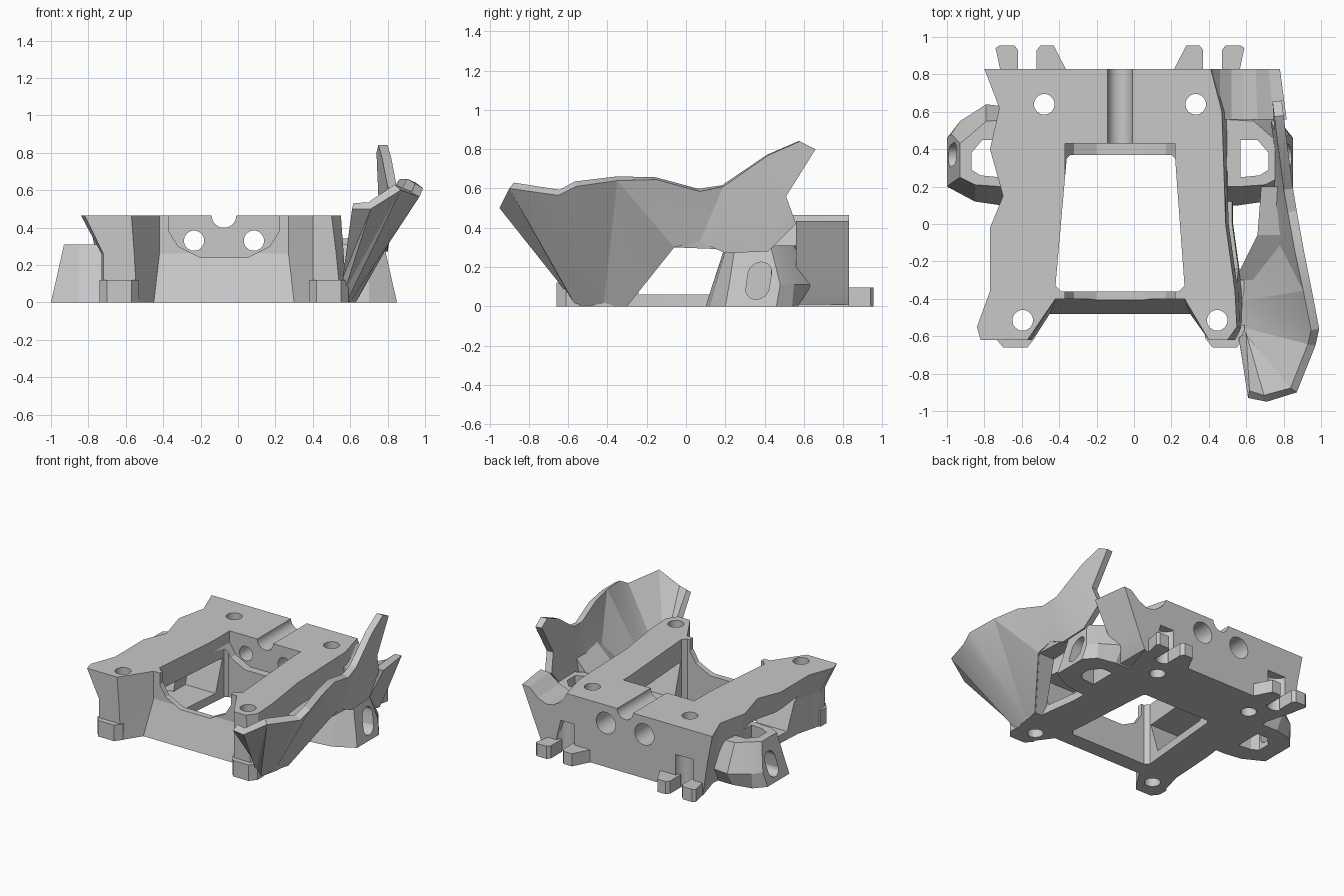
import bpy, bmesh, math
from mathutils import Matrix, Vector

cube = bpy.data.objects.get("Cube")
if cube:
    bpy.data.objects.remove(cube, do_unlink=True)

# Single grey material
grey = bpy.data.materials.new("plain_grey")
grey.use_nodes = True
grey.diffuse_color = (0.58, 0.58, 0.58, 1)
grey.node_tree.nodes["Principled BSDF"].inputs["Base Color"].default_value = (0.58, 0.58, 0.58, 1)

AXIS = -0.075  # mirror line of the frame


def finish(name, bm):
    bmesh.ops.recalc_face_normals(bm, faces=bm.faces)
    mesh = bpy.data.meshes.new(name)
    bm.to_mesh(mesh)
    bm.free()
    mesh.materials.append(grey)
    obj = bpy.data.objects.new(name, mesh)
    bpy.context.collection.objects.link(obj)
    return obj


def loft(name, *rings):
    """Closed solid skinned through rings of equal length."""
    bm = bmesh.new()
    rows = [[bm.verts.new(p) for p in ring] for ring in rings]
    n = len(rows[0])
    for a, b in zip(rows, rows[1:]):
        for i in range(n):
            j = (i + 1) % n
            bm.faces.new((a[i], a[j], b[j], b[i]))
    bm.faces.new(rows[0][::-1])
    bm.faces.new(rows[-1])
    return finish(name, bm)


def at_z(outline, z):
    return [(x, y, z) for x, y in outline]


def at_y(outline, y):
    return [(x, y, z) for x, z in outline]


def flip(outline):
    return [(2 * AXIS - x, y) for x, y in outline]


def prism(name, outline, z0, z1):
    return loft(name, at_z(outline, z0), at_z(outline, z1))


def rod(name, a, b, radius, sides=32):
    """Cylinder between two points."""
    a, b = Vector(a), Vector(b)
    bm = bmesh.new()
    turn = (b - a).to_track_quat('Z', 'Y').to_matrix().to_4x4()
    bmesh.ops.create_cone(bm, cap_ends=True, segments=sides, radius1=radius, radius2=radius,
                          depth=(b - a).length, matrix=Matrix.Translation((a + b) / 2) @ turn)
    return finish(name, bm)


def apply(obj, mod):
    bpy.ops.object.select_all(action='DESELECT')
    bpy.context.view_layer.objects.active = obj
    obj.select_set(True)
    bpy.ops.object.modifier_apply(modifier=mod.name)


def cut(obj, other):
    mod = obj.modifiers.new("cut", 'BOOLEAN')
    mod.operation, mod.solver, mod.object = 'DIFFERENCE', 'EXACT', other
    apply(obj, mod)
    bpy.data.objects.remove(other, do_unlink=True)


# Main frame: flared block with a recessed front
top = [(-.80, .83), (-.72, .62), (-.77, .40), (-.70, .15), (-.77, -.02), (-.77, -.36),
       (-.84, -.55), (-.82, -.62), (-.57, -.62), (-.42, -.40), (.27, -.40), (.40, -.62),
       (.50, -.62), (.55, -.55), (.54, -.36), (.49, 0), (.47, .60), (.41, .83)]
base = [(-.72, .83), (-.66, .62), (-.68, .40), (-.64, .15), (-.66, -.02), (-.68, -.36),
        (-.73, -.55), (-.72, -.62), (-.54, -.62), (-.45, -.48), (.30, -.48), (.40, -.62),
        (.55, -.62), (.58, -.55), (.58, -.36), (.53, 0), (.53, .60), (.60, .83)]
# The legs flare only above the middle; the recess slopes only below it
middle = [((a[0] + b[0]) / 2, (a[1] + b[1]) / 2) for a, b in zip(top, base)]
middle[5:8] = base[5:8]
middle[9:11] = top[9:11]
frame = loft("frame", at_z(base, 0), at_z(middle, .26), at_z(top, .465))

# Central opening, window notch and side openings
opening = [(-.36, .35), (-.34, .37), (.20, .37), (.22, .35), (.27, -.33), (.24, -.36),
           (-.39, -.36), (-.42, -.33)]
cut(frame, prism("cut", opening, -.1, .6))
notch = [(-.37, .6), (-.37, .38), (-.32, .30), (-.2, .24), (.05, .24), (.17, .30), (.22, .38), (.22, .6)]
cut(frame, loft("cut", at_y(notch, -.8), at_y(notch, .43)))
side_low = [(-1, -.24), (1, -.24), (1, .26), (-1, .26)]
side_high = [(-1, -.32), (1, -.32), (1, .33), (-1, .33)]
cut(frame, loft("cut", at_z(side_low, .06), at_z(side_high, .30)))

# Screw holes, rear bores, cable channel and hinge pockets
for x, y in ((-.48, .64), (.33, .64), (-.595, -.515), (.445, -.515)):
    cut(frame, rod("cut", (x, y, -.1), (x, y, .6), .055))
for x in (-.235, .085):
    cut(frame, rod("cut", (x, .2, .33), (x, 1, .33), .054))
    cut(frame, rod("cut", (x, .6, .33), (x, 1, .33), .08))
cut(frame, rod("cut", (AXIS, .3, .465), (AXIS, 1, .465), .066))
for x in (-.57, 2 * AXIS + .57):
    cut(frame, rod("cut", (x, .84, -.1), (x, .84, .25), .075))

# Front feet, rear hinge tabs and side lugs on both sides
foot = [(-.74, -.54), (-.74, -.61), (-.70, -.66), (-.57, -.66), (-.53, -.61), (-.53, -.54)]
outer_tab = [(-.71, .80), (-.74, .94), (-.72, .955), (-.64, .955), (-.62, .93), (-.62, .80)]
inner_tab = [(-.35, .80), (-.43, .955), (-.50, .955), (-.52, .93), (-.52, .80)]
lug_base = [(-.62, .10), (-.71, .10), (-.85, .12), (-1, .20), (-1, .46), (-.93, .54), (-.79, .57), (-.62, .57)]
lug_mid = [(-.62, .135), (-.71, .135), (-.85, .15), (-.975, .22), (-.975, .48), (-.93, .55), (-.79, .64), (-.62, .62)]
lug_top = [(-.62, .20), (-.71, .20), (-.85, .21), (-.93, .25), (-.93, .43), (-.87, .48), (-.79, .55), (-.62, .56)]
lug_hole = [(-.72, .25), (-.82, .26), (-.87, .29), (-.87, .38), (-.81, .45), (-.72, .45)]
for label, place in (("right", list), ("left", flip)):
    s = 1 if label == "left" else -1
    front_foot = prism(label + "_front_foot", place(foot), 0, .12)
    hx, hy = place([(-.595, -.515)])[0]
    cut(front_foot, rod("cut", (hx, hy, -.1), (hx, hy, .6), .055))
    prism(label + "_outer_tab", place(outer_tab), 0, .095)
    prism(label + "_inner_tab", place(inner_tab), 0, .095)
    lug = loft(label + "_lug", at_z(place(lug_base), 0), at_z(place(lug_mid), .11),
               at_z(place(lug_top), .31))
    cut(lug, prism("cut", place(lug_hole), -.1, .5))
    # Slanted oval slot through the outer wall of the lug
    slot = []
    for k in range(24):
        a = math.tau * k / 24
        z = .13 + .06 * math.sin(a) + math.copysign(.035, math.sin(a))
        slot.append((.37 + .06 * math.cos(a) + .15 * (z - .13), z))
    rings = [[(x, y, z) for y, z in slot] for x in (AXIS + s * .75, AXIS + s * 1.1)]
    cut(lug, loft("cut", *rings))

# Dished bracket behind the wing, with a sloping outer wall
gusset = [(.52, .01), (.41, .45), (.46, .39), (.52, .35), (.58, .34), (.65, .37), (.72, .43),
          (.78, .435), (.65, .12), (.62, .05), (.60, .01)]
loft("rear_bracket", at_y([(x + max(0, x - .6) * .2, z) for x, z in gusset], .56), at_y(gusset, .83))

# Wing: folded sheet from the lower edge to the jagged rim
rim = [(.61, -.93, .50), (.71, -.95, .50), (.87, -.90, .60), (.97, -.65, .565), (.99, -.56, .61),
       (.95, -.35, .64), (.91, -.15, .645), (.87, .07, .585), (.85, .19, .61), (.82, .42, .77)]
low = [(.56, -.61, .13), (.57, -.60, .06), (.58, -.56, 0), (.59, -.50, 0), (.60, -.42, 0),
       (.63, -.30, 0), (.80, -.06, .30), (.80, .07, .33), (.80, .20, .27), (.80, .42, .28)]
tip = [(.80, .58, .84), (.79, .66, .80), (.80, .51, .56), (.78, .56, .42)]
bm = bmesh.new()
r = [bm.verts.new(p) for p in rim]
b = [bm.verts.new(p) for p in low]
t = [bm.verts.new(p) for p in tip]
for i in range(len(r) - 1):
    bm.faces.new((b[i], b[i + 1], r[i + 1], r[i]))
bm.faces.new((r[-1], t[2], t[1], t[0]))
bm.faces.new((b[-1], t[3], t[2], r[-1]))
bmesh.ops.triangulate(bm, faces=bm.faces)
wing = finish("wing", bm)
# Thicken towards the frame
outward = sum(p.normal.x * p.area for p in wing.data.polygons) > 0
mod = wing.modifiers.new("thickness", 'SOLIDIFY')
mod.thickness, mod.offset = .05, -1 if outward else 1
apply(wing, mod)

# Inner rib that thickens the lower edge of the wing
loft("wing_rib",
     [(.59, -.45, 0), (.54, -.45, 0), (.66, -.45, .16)],
     [(.62, -.30, 0), (.54, -.30, 0), (.73, -.30, .24)],
     [(.79, -.06, .30), (.66, -.06, .30), (.82, -.06, .45)],
     [(.79, .20, .29), (.68, .20, .29), (.81, .20, .44)])

# Root that joins the wing to the front leg
root = [(.50, -.60), (.57, -.59), (.61, -.42), (.62, -.30), (.50, -.30)]
prism("wing_root", root, 0, .06)

# Flat faces with smooth round holes
for obj in bpy.context.scene.objects:
    if obj.type == 'MESH' and grey.name in obj.data.materials:
        bpy.ops.object.select_all(action='DESELECT')
        bpy.context.view_layer.objects.active = obj
        obj.select_set(True)
        bpy.ops.object.shade_smooth_by_angle(angle=math.radians(15))
